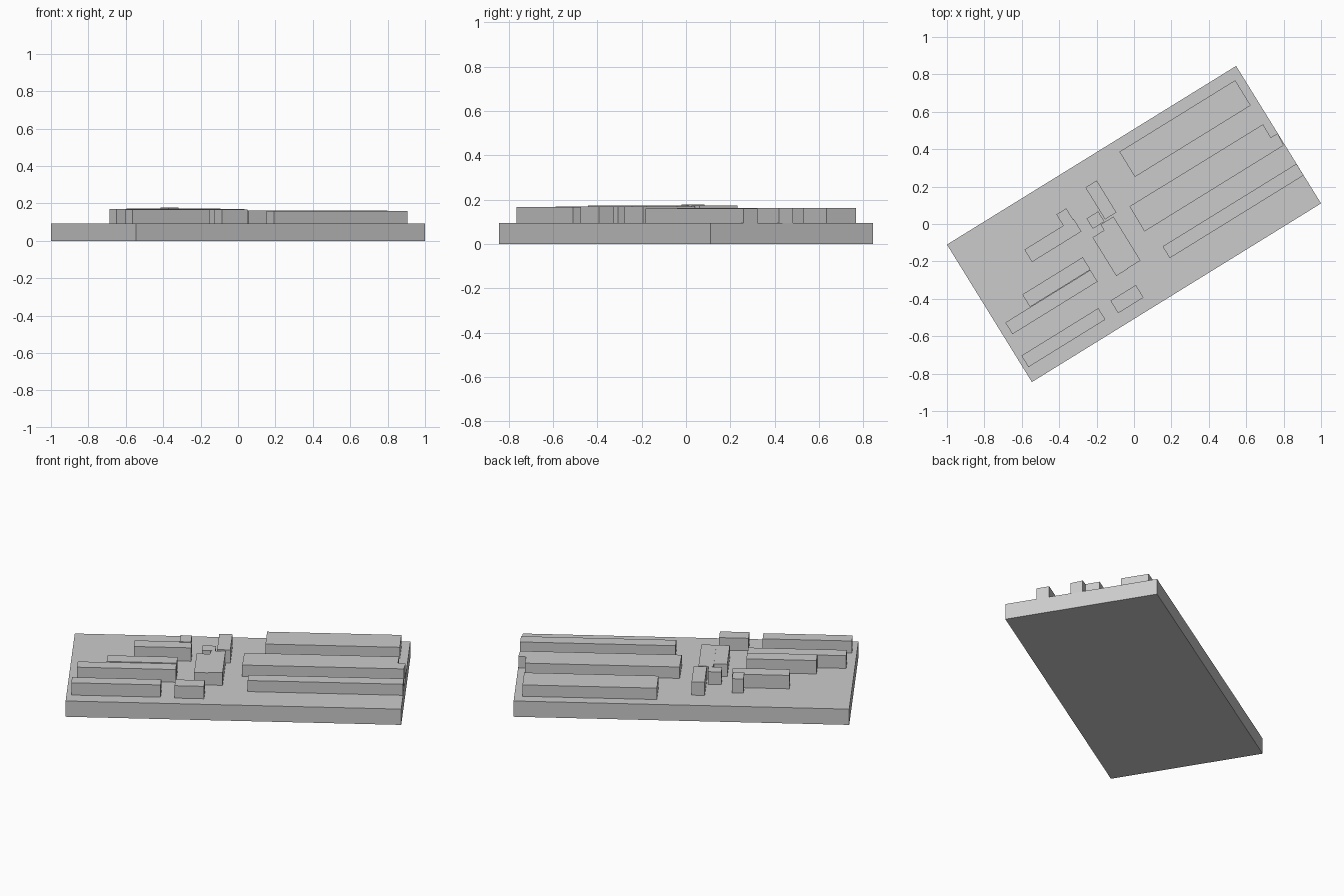
import bpy, bmesh, math
from mathutils import Vector

if "Cube" in bpy.data.objects:
    bpy.data.objects.remove(bpy.data.objects["Cube"])

ANGLE = math.atan2(0.955, 1.546)      # the whole site is turned by this much
U = Vector((math.cos(ANGLE), math.sin(ANGLE)))
V = Vector((-U.y, U.x))
BASE_TOP = 0.094


def prism(name, outline, z0, z1):
    """Extrude a plan outline from z0 to z1."""
    bm = bmesh.new()
    face = bm.faces.new([bm.verts.new((x, y, z0)) for x, y in outline])
    top = bmesh.ops.extrude_face_region(bm, geom=[face])["geom"]
    moved = [g for g in top if isinstance(g, bmesh.types.BMVert)]
    bmesh.ops.translate(bm, verts=moved, vec=(0, 0, z1 - z0))
    bmesh.ops.recalc_face_normals(bm, faces=bm.faces)
    mesh = bpy.data.meshes.new(name)
    bm.to_mesh(mesh)
    bm.free()
    obj = bpy.data.objects.new(name, mesh)
    bpy.context.collection.objects.link(obj)
    return obj


def turned_rect(a, b):
    """Rectangle aligned with the site from its left and right corners."""
    a, b = Vector(a), Vector(b)
    d = b - a
    return [a, a + U * d.dot(U), b, a + V * d.dot(V)]


# Ground slab
prism("ground_slab", turned_rect((-1, -0.11), (1, 0.11)), 0, BASE_TOP)

# Rectangular buildings: name, left corner, right corner, roof height
buildings = [
    ("long_hall_back", (-0.078, 0.386), (0.624, 0.634), 0.162),
    ("long_hall_front", (0.153, -0.12), (0.907, 0.260), 0.160),
    ("cross_block", (-0.260, 0.195), (-0.094, 0.062), 0.173),
    ("link_block", (-0.254, 0.029), (-0.158, 0.013), 0.169),
    ("central_block_left", (-0.222, -0.072), (-0.030, -0.238), 0.168),
    ("central_block_right", (-0.179, -0.003), (0.035, -0.195), 0.170),
    ("west_block", (-0.586, -0.137), (-0.281, -0.040), 0.174),
    ("west_block_wing", (-0.415, 0.051), (-0.319, 0.013), 0.179),
    ("row_block_back", (-0.597, -0.377), (-0.233, -0.244), 0.174),
    ("row_block_middle", (-0.688, -0.527), (-0.195, -0.308), 0.170),
    ("row_block_front", (-0.602, -0.704), (-0.153, -0.511), 0.167),
    ("small_front_block", (-0.126, -0.410), (0.051, -0.393), 0.168),
]
for name, left, right, roof in buildings:
    prism(name, turned_rect(left, right), BASE_TOP, roof)

# Middle hall with a notched end
prism("long_hall_middle",
      [(-0.024, 0.094), (0.690, 0.533), (0.731, 0.463),
       (0.768, 0.484), (0.800, 0.420), (0.056, -0.040)],
      BASE_TOP, 0.162)
